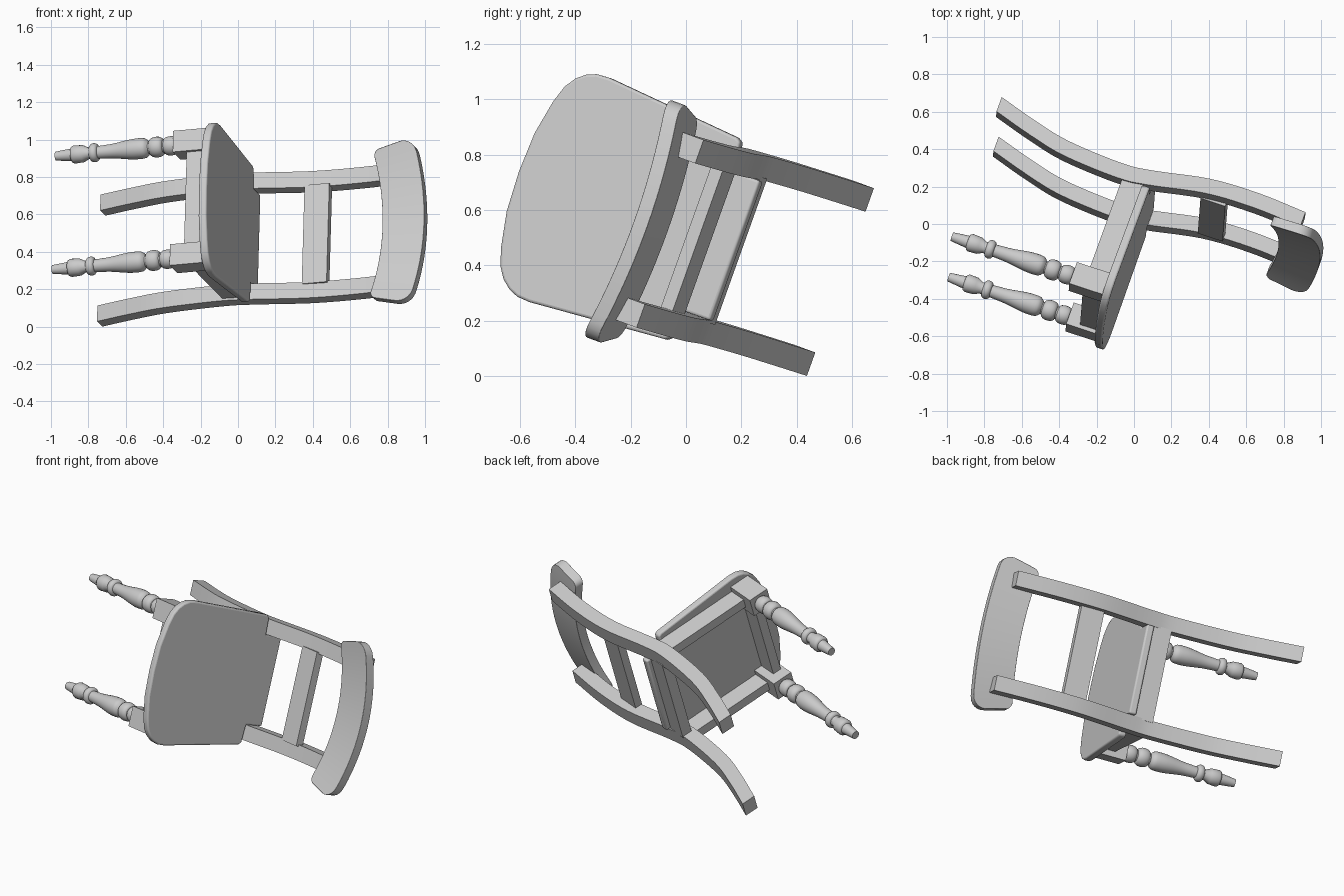
import bpy, bmesh, math
from mathutils import Matrix, Vector

cube = bpy.data.objects.get("Cube")
if cube:
    bpy.data.objects.remove(cube, do_unlink=True)

wood = bpy.data.materials.new("grey_wood")
wood.use_nodes = True
GREY = (0.6, 0.6, 0.6, 1)
wood.diffuse_color = GREY
wood.node_tree.nodes["Principled BSDF"].inputs["Base Color"].default_value = GREY

# The chair is modelled upright (x width, y back, z up), then tipped over
up = Vector((0.946, -0.312, 0.085)).normalized()
wide = Vector((0.03, 0.335, 0.942))
wide = (wide - up * wide.dot(up)).normalized()
back = wide.cross(up)
TIP = Matrix.Translation((0, -0.01, 0.522)) @ Matrix((-wide, back, up)).transposed().to_4x4()


def finish(bm, name, smooth=None, bevel=0):
    bmesh.ops.recalc_face_normals(bm, faces=bm.faces)
    mesh = bpy.data.meshes.new(name)
    bm.to_mesh(mesh)
    bm.free()
    mesh.materials.append(wood)
    ob = bpy.data.objects.new(name, mesh)
    bpy.context.collection.objects.link(ob)
    ob.matrix_world = TIP
    if bevel:
        mod = ob.modifiers.new("soft_edges", "BEVEL")
        mod.width = bevel
        mod.segments = 3
        mod.limit_method = "ANGLE"
        mod.angle_limit = math.radians(50)
    if smooth:
        bpy.ops.object.select_all(action="DESELECT")
        ob.select_set(True)
        bpy.context.view_layer.objects.active = ob
        bpy.ops.object.shade_smooth_by_angle(angle=math.radians(smooth))
    return ob


def box(name, x, y, z):
    bm = bmesh.new()
    bmesh.ops.create_cube(bm, size=1)
    for v in bm.verts:
        for i, (lo, hi) in enumerate((x, y, z)):
            v.co[i] = (lo + hi) / 2 + v.co[i] * (hi - lo)
    return finish(bm, name)


def loft(name, rings, **style):
    """Skin a list of equal closed rings and cap both ends."""
    bm = bmesh.new()
    loops = [[bm.verts.new(p) for p in ring] for ring in rings]
    n = len(loops[0])
    for a, b in zip(loops, loops[1:]):
        for i in range(n):
            j = (i + 1) % n
            bm.faces.new((a[i], a[j], b[j], b[i]))
    bm.faces.new(loops[0])
    bm.faces.new(loops[-1])
    return finish(bm, name, **style)


def spline(points, steps=5):
    """Smooth curve through 2D points."""
    pts = [Vector(p) for p in points]
    pts = [2 * pts[0] - pts[1]] + pts + [2 * pts[-1] - pts[-2]]
    out = []
    for a, b, c, d in zip(pts, pts[1:], pts[2:], pts[3:]):
        for k in range(steps):
            t = k / steps
            out.append(0.5 * (2 * b + (c - a) * t + (2 * a - 5 * b + 4 * c - d) * t * t
                              + (3 * b - a - 3 * c + d) * t ** 3))
    return out + [pts[-2]]


# Seat slab, notched around the posts
half = [(0, -.655), (.15, -.648), (.28, -.622), (.345, -.6), (.385, -.572), (.412, -.538),
        (.427, -.5), (.43, -.45), (.387, .085), (.375, .105), (.268, .11), (.268, .225)]
outline = half + [(-x, y) for x, y in reversed(half[1:])]
loft("seat", [[(x, y, z) for x, y in outline] for z in (0, .045)], smooth=35, bevel=.01)

# Curved rear posts: height and depth position of the centre line
path = spline([(-.871, .29), (-.66, .223), (-.45, .172), (-.14, .148),
               (.03, .164), (.33, .22), (.6, .229), (.873, .21)])

# Turned leg: height and radius, with rounded beads
profile = [(-.87, .024), (-.78, .034), (-.777, .043), (-.765, .049), (-.715, .046), (-.685, .031)]


def bead(lo, hi, r, R):
    for k in range(9):
        a = math.pi * k / 8
        profile.append(((lo + hi) / 2 - (hi - lo) / 2 * math.cos(a), r + (R - r) * math.sin(a)))


bead(-.675, -.63, .034, .051)
profile += spline([(-.61, .035), (-.54, .04), (-.46, .052), (-.41, .056), (-.365, .053), (-.343, .034)], 3)
bead(-.337, -.262, .036, .056)
bead(-.255, -.185, .036, .052)

LEG_X, LEG_Y = .322, -.492
for side, s in (("left", 1), ("right", -1)):
    loft("rear_post_" + side,
         [[(s * .315 + i * .045, y + j * .043, z) for i, j in ((-1, -1), (1, -1), (1, 1), (-1, 1))]
          for z, y in path], smooth=30)
    loft("front_leg_" + side,
         [[(s * LEG_X + r * math.cos(a), LEG_Y + r * math.sin(a), z)
           for a in (math.tau * k / 24 for k in range(24))] for z, r in profile], smooth=50)
    box("front_leg_block_" + side, (s * LEG_X - .06, s * LEG_X + .06),
        (LEG_Y - .064, LEG_Y + .064), (-.187, .002))
    box("side_rail_" + side, (s * .32 - .028, s * .32 + .028), (LEG_Y + .05, .13), (-.115, .002))

# Aprons and back slat
box("front_rail", (-.28, .28), (-.535, -.48), (-.115, .002))
box("back_rail", (-.28, .28), (.13, .195), (-.115, .002))
box("back_slat", (-.28, .28), (.17, .217), (.31, .45))

# Crest rail: an arched band, bowed backwards, with rounded ends
LOW, HIGH, SPAN, N = 1.765, 2.0, .238, 16


def inset(d, r):
    return r - math.sqrt(max(0, r * r - (r - d) ** 2)) if d < r else 0


ends = [SPAN * math.sin(math.pi / 2 * k / N) for k in range(-N, N + 1)]
rings = []
for a in ends:
    gap = (SPAN - abs(a)) * HIGH
    ring = []
    for radius, thick in ((LOW + inset(gap, .04), 0), (HIGH - inset(gap, .08), 0),
                          (HIGH - inset(gap, .08), .055), (LOW + inset(gap, .04), .055)):
        x = radius * math.sin(a)
        ring.append((x, .15 - .06 * (x / .46) ** 2 + thick, radius * math.cos(a) - 1))
    rings.append(ring)
loft("crest_rail", rings, smooth=35, bevel=.008)
